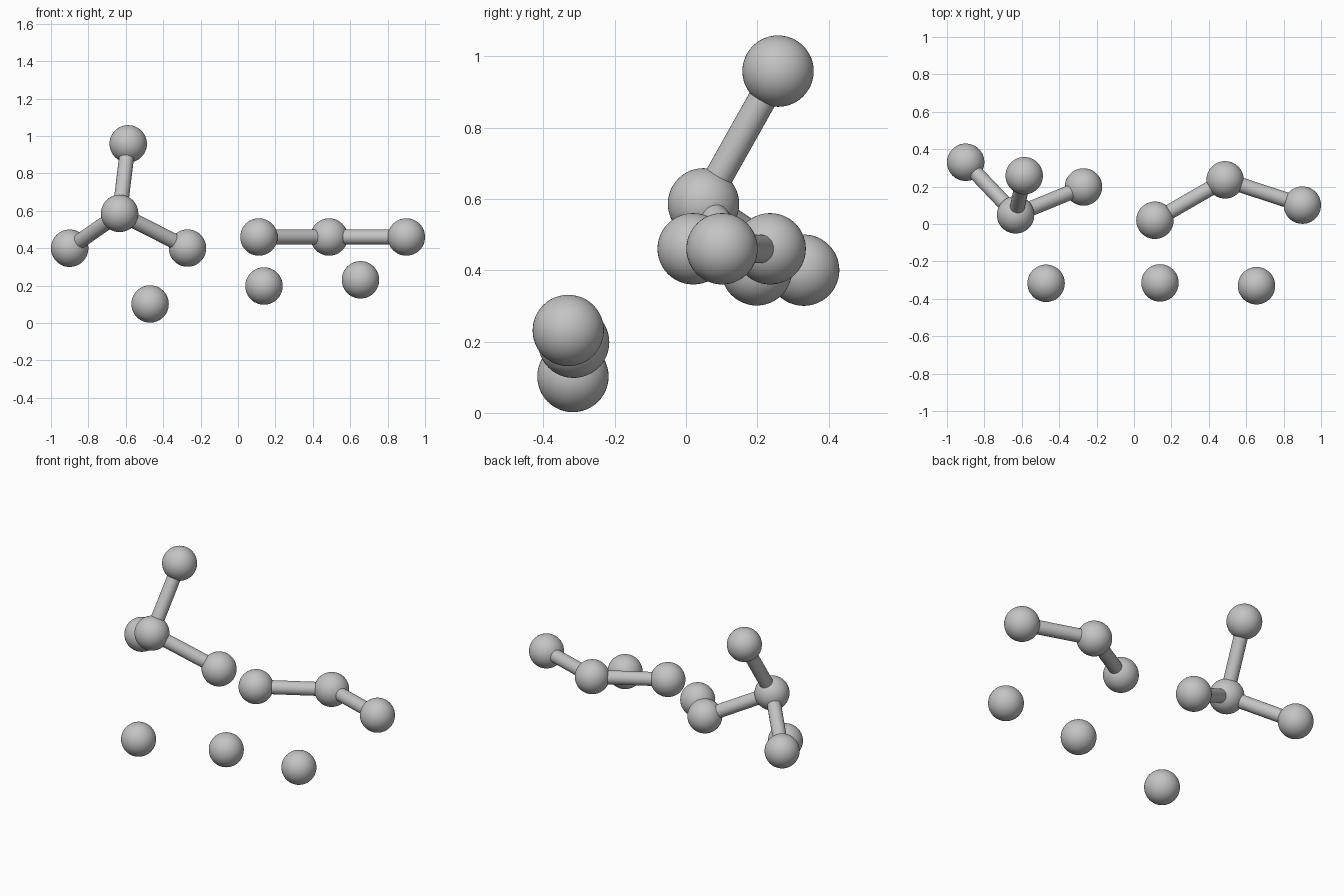
import bpy
from mathutils import Vector

default_cube = bpy.data.objects.get("Cube")
if default_cube:
    bpy.data.objects.remove(default_cube, do_unlink=True)

BALL_RADIUS = 0.1
ROD_RADIUS = 0.04

# Single plain grey for every part
grey = bpy.data.materials.new("plain_grey")
grey.use_nodes = True
colour = (0.55, 0.55, 0.55, 1)
grey.diffuse_color = colour
grey.node_tree.nodes["Principled BSDF"].inputs["Base Color"].default_value = colour


def finish(name):
    obj = bpy.context.object
    obj.name = name
    obj.data.name = name
    obj.data.materials.append(grey)
    bpy.ops.object.shade_smooth_by_angle()


def add_ball(name, centre):
    bpy.ops.mesh.primitive_uv_sphere_add(
        segments=48, ring_count=24, radius=BALL_RADIUS, location=centre)
    finish(name)


def add_rod(name, start, end):
    start, end = Vector(start), Vector(end)
    axis = end - start
    # Stop inside the balls so the caps stay buried
    inset = axis.normalized() * BALL_RADIUS * 0.5
    bpy.ops.mesh.primitive_cylinder_add(
        vertices=32, radius=ROD_RADIUS, depth=axis.length - 2 * inset.length,
        location=(start + end) / 2,
        rotation=axis.to_track_quat('Z', 'Y').to_euler())
    finish(name)


def add_cluster(name, hub, ends):
    add_ball(name + "_hub_ball", hub)
    for label, centre in ends.items():
        add_ball(f"{name}_{label}_ball", centre)
        add_rod(f"{name}_{label}_rod", hub, centre)


# Three-armed cluster
add_cluster("tripod", (-0.633, 0.049, 0.586), {
    "top": (-0.587, 0.258, 0.958),
    "right": (-0.9, 0.33, 0.4),
    "left": (-0.27, 0.198, 0.401),
})

# Flat bent chain
add_cluster("chain", (0.487, 0.236, 0.46), {
    "right": (0.112, 0.02, 0.46),
    "left": (0.9, 0.101, 0.46),
})

# Loose balls along the front
loose = {
    "right": (-0.47, -0.317, 0.102),
    "middle": (0.139, -0.315, 0.198),
    "left": (0.655, -0.33, 0.231),
}
for label, centre in loose.items():
    add_ball(f"loose_{label}_ball", centre)
